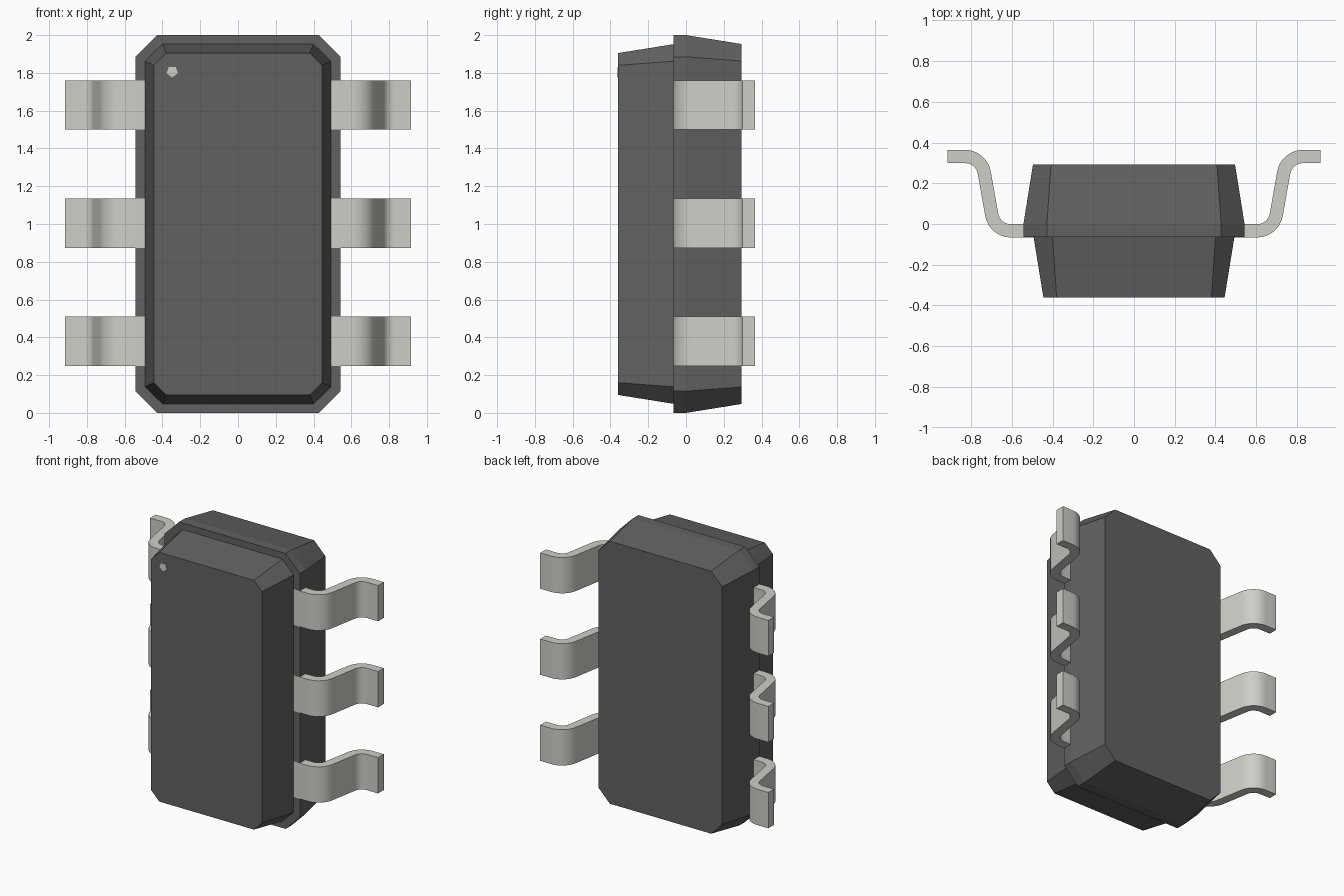
import bpy, bmesh, math

if "Cube" in bpy.data.objects:
    bpy.data.objects.remove(bpy.data.objects["Cube"])


def material(name, color):
    mat = bpy.data.materials.new(name)
    mat.diffuse_color = (*color, 1)
    mat.use_nodes = True
    mat.node_tree.nodes["Principled BSDF"].inputs["Base Color"].default_value = mat.diffuse_color
    return mat


dark = material("dark_resin", (0.12, 0.12, 0.12))
metal = material("tin", (0.62, 0.62, 0.58))


def loft(name, rings, mat):
    """Join rings of equal point count into a closed solid."""
    bm = bmesh.new()
    loops = [[bm.verts.new(p) for p in ring] for ring in rings]
    n = len(loops[0])
    for a, b in zip(loops, loops[1:]):
        for i in range(n):
            bm.faces.new((a[i], a[(i + 1) % n], b[(i + 1) % n], b[i]))
    bm.faces.new(loops[0])
    bm.faces.new(loops[-1])
    bmesh.ops.recalc_face_normals(bm, faces=bm.faces)
    mesh = bpy.data.meshes.new(name)
    bm.to_mesh(mesh)
    bm.free()
    obj = bpy.data.objects.new(name, mesh)
    bpy.context.collection.objects.link(obj)
    mesh.materials.append(mat)
    return obj


def octagon(y, hx, hz, cx, cz):
    """Rectangle with cut corners, standing in the xz plane."""
    pts = [(hx, -cz), (hx, cz), (cx, hz), (-cx, hz),
           (-hx, cz), (-hx, -cz), (-cx, -hz), (cx, -hz)]
    return [(x, y, 1 + z) for x, z in pts]


# Moulded body with a stepped ledge at the parting line
loft("body", [
    octagon(-0.36, 0.445, 0.905, 0.38, 0.84),
    octagon(-0.065, 0.493, 0.952, 0.40, 0.862),
    octagon(-0.065, 0.543, 1.0, 0.428, 0.885),
    octagon(0.0, 0.543, 1.0, 0.428, 0.885),
    octagon(0.293, 0.496, 0.953, 0.407, 0.863),
], dark)

# Five-sided orientation mark on the front face
angles = [-math.pi / 2 + i * math.tau / 5 for i in range(5)]
loft("orientation_mark", [
    [(-0.348 + 0.031 * math.cos(a), y, 1.807 + 0.031 * math.sin(a)) for a in angles]
    for y in (-0.362, -0.35)
], metal)

# Gull-wing lead profile: centreline points with their normals
HALF, R, BEND, STEPS = 0.0325, 0.095, math.radians(80), 8
Y0, Y1 = -0.0335, 0.3315
X0, X1 = 0.605, 0.829
path = [(0.48, Y0, 0.0)]
for i in range(STEPS + 1):
    t = BEND * i / STEPS
    path.append((X0 + R * math.sin(t), Y0 + R * (1 - math.cos(t)), t))
for i in range(STEPS + 1):
    t = BEND * (1 - i / STEPS)
    path.append((X1 - R * math.sin(t), Y1 - R * (1 - math.cos(t)), t))
path.append((0.916, Y1, 0.0))


def edge(offset):
    return [(x - offset * math.sin(t), y + offset * math.cos(t)) for x, y, t in path]


profile = edge(HALF) + edge(-HALF)[::-1]

# Three leads on each side
bpy.ops.object.select_all(action='DESELECT')
for side, label in ((1, "right"), (-1, "left")):
    for k in range(3):
        zc = 1.004 + (k - 1) * 0.625
        lead = loft(f"lead_{label}_{k + 1}",
                    [[(side * x, y, zc + h) for x, y in profile] for h in (-0.13, 0.13)],
                    metal)
        lead.select_set(True)
        bpy.context.view_layer.objects.active = lead
bpy.ops.object.shade_smooth_by_angle(angle=math.radians(30))
